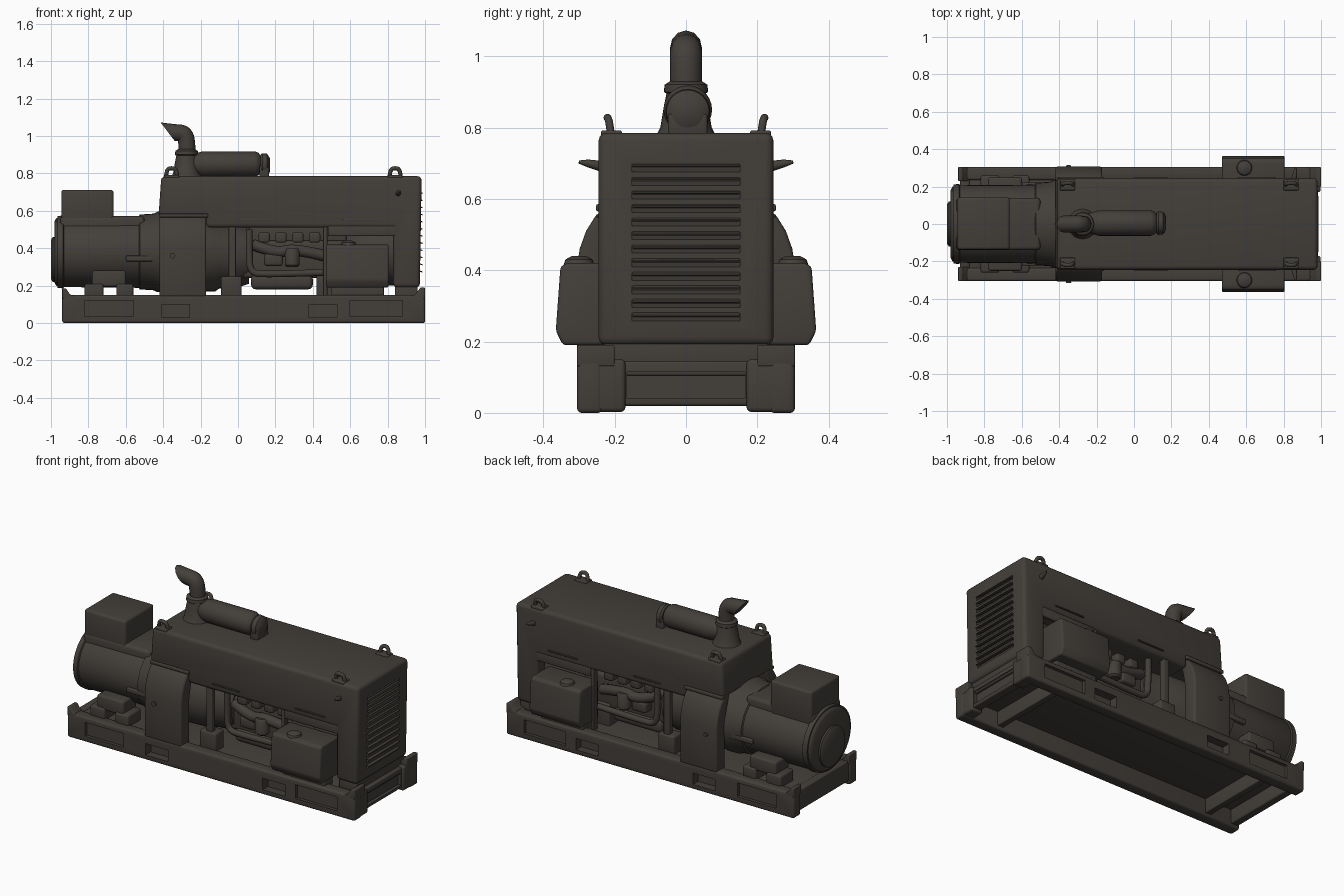
import bpy, bmesh, math
from mathutils import Vector, Matrix

if "Cube" in bpy.data.objects:
    bpy.data.objects.remove(bpy.data.objects["Cube"])

MAT = bpy.data.materials.new("dark_brown_grey")
MAT.diffuse_color = (0.056, 0.049, 0.042, 1)
MAT.use_nodes = True
MAT.node_tree.nodes["Principled BSDF"].inputs["Base Color"].default_value = MAT.diffuse_color


def finish(name, bm, bevel=0.0, seg=3):
    bmesh.ops.recalc_face_normals(bm, faces=bm.faces)
    if bevel:
        sharp = [e for e in bm.edges if e.calc_face_angle(0) > 0.5]
        bmesh.ops.bevel(bm, geom=sharp, offset=bevel, segments=seg, profile=0.5,
                        affect='EDGES', clamp_overlap=True)
    me = bpy.data.meshes.new(name)
    bm.to_mesh(me)
    bm.free()
    me.materials.append(MAT)
    ob = bpy.data.objects.new(name, me)
    bpy.context.collection.objects.link(ob)
    return ob


def add_box(bm, b, tilt=0.0):
    x0, x1, y0, y1, z0, z1 = b
    m = (Matrix.Translation(((x0 + x1) / 2, (y0 + y1) / 2, (z0 + z1) / 2))
         @ Matrix.Rotation(tilt, 4, 'Y') @ Matrix.Diagonal((x1 - x0, y1 - y0, z1 - z0, 1)))
    bmesh.ops.create_cube(bm, size=1, matrix=m)


def box(name, b, bevel=0.01, tilt=0.0):
    bm = bmesh.new()
    add_box(bm, b, tilt)
    return finish(name, bm, bevel)


def prism(name, axis, pts, a, b, bevel=0.0):
    """Extrude a profile: axis X uses (y,z) points, axis Y uses (x,z) points."""
    bm = bmesh.new()
    co = (lambda p, t: (t, p[0], p[1])) if axis == 'X' else (lambda p, t: (p[0], t, p[1]))
    lo = [bm.verts.new(co(p, a)) for p in pts]
    hi = [bm.verts.new(co(p, b)) for p in pts]
    bm.faces.new(lo)
    bm.faces.new(hi[::-1])
    for i in range(len(pts)):
        j = (i + 1) % len(pts)
        bm.faces.new((lo[i], lo[j], hi[j], hi[i]))
    return finish(name, bm, bevel)


def lathe(name, axis, centre, prof, sides=32, wide=1.0):
    """Revolve (distance along axis, radius) points."""
    bm = bmesh.new()
    rings = []
    for t, r in prof:
        ring = []
        for i in range(sides):
            a = 2 * math.pi * i / sides
            u, v = r * math.cos(a) * wide, r * math.sin(a)
            p = {'X': (t, u, v), 'Y': (u, t, v), 'Z': (u, v, t)}[axis]
            ring.append(bm.verts.new(Vector(centre) + Vector(p)))
        rings.append(ring)
    for p, q in zip(rings, rings[1:]):
        for i in range(sides):
            j = (i + 1) % sides
            bm.faces.new((p[i], p[j], q[j], q[i]))
    bm.faces.new(rings[0])
    bm.faces.new(rings[-1])
    return finish(name, bm)


def tube(name, pts, r, cyclic=False):
    """Smooth pipe through points; an optional fourth value scales the radius."""
    cu = bpy.data.curves.new(name, 'CURVE')
    cu.dimensions, cu.bevel_depth, cu.bevel_resolution = '3D', r, 4
    cu.use_fill_caps = True
    sp = cu.splines.new('NURBS')
    sp.points.add(len(pts) - 1)
    for p, q in zip(sp.points, pts):
        p.co = (q[0], q[1], q[2], 1)
        p.radius = q[3] if len(q) > 3 else 1
    sp.order_u, sp.resolution_u, sp.use_endpoint_u, sp.use_cyclic_u = 3, 6, not cyclic, cyclic
    tmp = bpy.data.objects.new(name + "_path", cu)
    bpy.context.collection.objects.link(tmp)
    bpy.context.view_layer.update()
    me = bpy.data.meshes.new_from_object(tmp.evaluated_get(bpy.context.evaluated_depsgraph_get()))
    bpy.data.objects.remove(tmp)
    me.name = name
    me.materials.clear()
    me.materials.append(MAT)
    ob = bpy.data.objects.new(name, me)
    bpy.context.collection.objects.link(ob)
    return ob


def cut(ob, boxes, tilt=0.0):
    bm = bmesh.new()
    for b in boxes:
        add_box(bm, b, tilt)
    c = finish("cutter", bm)
    mod = ob.modifiers.new("cut", 'BOOLEAN')
    mod.operation, mod.solver, mod.object = 'DIFFERENCE', 'EXACT', c
    bpy.context.view_layer.update()
    me = bpy.data.meshes.new_from_object(ob.evaluated_get(bpy.context.evaluated_depsgraph_get()))
    ob.modifiers.clear()
    ob.data = me
    bpy.data.objects.remove(c)


def both(s, y0, y1):
    return (y0, y1) if s > 0 else (-y1, -y0)


# Skid: deck, end beams, underside plates
box("skid_deck", (-0.92, 0.98, -0.26, 0.26, 0.105, 0.14), 0.005)
end = box("skid_end_beam_right", (0.93, 0.985, -0.25, 0.25, 0.02, 0.145), 0.008)
cut(end, [(0.965, 1.1, -0.165, 0.165, 0.04, 0.115)])
box("skid_end_beam_left", (-0.93, -0.88, -0.25, 0.25, 0.02, 0.145), 0.008)
for x in (0.74, -0.72):
    box("skid_cross_member", (x - 0.02, x + 0.02, -0.25, 0.25, 0.02, 0.12), 0.005)

for s, side in ((-1, "front"), (1, "back")):
    # Side rail with recesses and fork pockets
    rail = box(side + "_rail", (-0.94, 1.0, *both(s, 0.235, 0.305), 0.0, 0.15), 0.012)
    cut(rail, [(-0.82, -0.56, *both(s, 0.285, 0.4), 0.035, 0.12),
               (0.60, 0.88, *both(s, 0.285, 0.4), 0.035, 0.12),
               (-0.41, -0.26, *both(s, 0.255, 0.4), 0.03, 0.10),
               (0.38, 0.53, *both(s, 0.255, 0.4), 0.03, 0.10)])
    # Corner ears and foot blocks
    prism(side + "_ear_right", 'Y', [(0.90, 0.13), (1.0, 0.13), (1.0, 0.19), (0.975, 0.19), (0.95, 0.155)],
          *both(s, 0.20, 0.305), 0.005)
    prism(side + "_ear_left", 'Y', [(-0.94, 0.13), (-0.94, 0.185), (-0.92, 0.185), (-0.90, 0.155), (-0.86, 0.13)],
          *both(s, 0.23, 0.305), 0.005)
    box(side + "_foot_right", (0.92, 0.998, *both(s, 0.17, 0.30), 0.003, 0.15), 0.012)

    # Curved side panel between generator and engine
    prof = [(0.305, 0.14), (0.307, 0.40), (0.298, 0.46), (0.28, 0.51), (0.255, 0.55), (0.225, 0.58),
            (0.17, 0.58), (0.20, 0.50), (0.22, 0.40), (0.22, 0.14)]
    prism(side + "_control_panel", 'X', [(s * y, z) for y, z in prof], -0.42, -0.17, 0.012)
    lathe(side + "_panel_knob", 'Y', (-0.35, s * 0.305, 0.36), [(-0.01, 0.015), (0.01, 0.011)], 12)

    # Generator mounting feet
    y = both(s, 0.12, 0.25)
    box(side + "_mount_block", (-0.78, -0.60, *y, 0.195, 0.28), 0.012)
    for x0, x1 in ((-0.82, -0.72), (-0.65, -0.56)):
        box(side + "_mount_leg", (x0, x1, *both(s, 0.13, 0.26), 0.135, 0.21), 0.012)

    # Door post, pedestal, second post
    box(side + "_door_post", (-0.05, -0.012, *both(s, 0.20, 0.235), 0.14, 0.53), 0.005)
    box(side + "_post_pedestal", (-0.09, 0.02, *both(s, 0.16, 0.245), 0.135, 0.25), 0.012)
    box(side + "_rear_post", (0.455, 0.478, *both(s, 0.20, 0.235), 0.14, 0.53), 0.004)
    box(side + "_frame_corner", (0.48, 0.85, *both(s, 0.215, 0.24), 0.465, 0.52), 0.006)

    # Side tank with filler cap
    prism(side + "_side_tank", 'X', [(s * p, z) for p, z in
          ((0.17, 0.19), (0.345, 0.19), (0.365, 0.23), (0.352, 0.41), (0.335, 0.42), (0.17, 0.42))],
          0.47, 0.805, 0.016)
    lathe(side + "_tank_cap", 'Z', (0.59, s * 0.30, 0.41), [(0, 0.045), (0.02, 0.038), (0.03, 0.02)], 20)
    box(side + "_tank_bracket", (0.50, 0.78, *both(s, 0.20, 0.28), 0.13, 0.20), 0.005)

    # Engine piping and accessories
    tube(side + "_pipe_loop", [(0.06, s * 0.19, 0.50), (0.06, s * 0.19, 0.38), (0.065, s * 0.19, 0.265),
         (0.16, s * 0.19, 0.262), (0.30, s * 0.19, 0.265), (0.46, s * 0.19, 0.27)], 0.018)
    tube(side + "_manifold", [(0.08, s * 0.15, 0.42), (0.2, s * 0.17, 0.37), (0.3, s * 0.17, 0.40),
         (0.46, s * 0.15, 0.36)], 0.03)
    lathe(side + "_oil_filter", 'Z', (0.29, s * 0.18, 0.30),
          [(0, 0.03), (0.01, 0.04), (0.09, 0.04), (0.10, 0.032)], 20)
    for i in range(4):
        box(side + "_injector_cover", (0.11 + 0.09 * i, 0.17 + 0.09 * i, *both(s, 0.09, 0.17), 0.43, 0.485), 0.012)
    box(side + "_fuel_pump", (0.14, 0.24, *both(s, 0.12, 0.19), 0.305, 0.37), 0.015)

    # Hood lifting eyes, latches and trim strips
    for x in (-0.355, 0.84):
        tube(side + "_lifting_eye", [(x - 0.03, s * 0.21, 0.775), (x - 0.028, s * 0.215, 0.82),
             (x, s * 0.222, 0.83), (x + 0.028, s * 0.215, 0.82), (x + 0.03, s * 0.21, 0.775)], 0.011)
        box(side + "_eye_pad", (x - 0.04, x + 0.04, *both(s, 0.18, 0.238), 0.77, 0.792), 0.005)
    tube(side + "_latch", [(0.855, s * 0.235, 0.69), (0.86, s * 0.27, 0.70), (0.865, s * 0.30, 0.703, 0.3)], 0.014)
    for x0, x1 in ((0.0, 0.18), (0.56, 0.76)):
        box(side + "_trim_strip", (x0, x1, *both(s, 0.24, 0.252), 0.548, 0.556), 0.002)
    box(side + "_hood_lip", (-0.42, -0.16, *both(s, 0.20, 0.252), 0.565, 0.585), 0.005)

# Generator body, end cover, rings and terminal box
lathe("generator_body", 'X', (0, 0, 0.38), [(-0.98, 0.165), (-0.972, 0.18), (-0.955, 0.188), (-0.60, 0.19),
      (-0.53, 0.192), (-0.525, 0.20), (-0.45, 0.205), (-0.43, 0.215), (-0.38, 0.215)], 40, 1.1)
lathe("generator_end_ring", 'X', (0, 0, 0.38), [(-0.965, 0.192), (-0.935, 0.195), (-0.93, 0.188)], 40, 1.1)
lathe("generator_end_cover", 'X', (0, 0, 0.34), [(-1.0, 0.105), (-0.99, 0.12), (-0.97, 0.122)], 32)
box("terminal_box", (-0.945, -0.665, -0.137, 0.143, 0.50, 0.712), 0.015)
box("terminal_box_base", (-0.95, -0.50, -0.14, 0.14, 0.48, 0.572), 0.02)
box("generator_side_vents", (-0.60, -0.44, -0.222, 0.222, 0.33, 0.36), 0.006)

# Bell housing, engine block, head, sump and fan shroud
lathe("bell_housing", 'X', (0, 0, 0.36), [(-0.39, 0.20), (-0.12, 0.19), (-0.10, 0.175), (0.0, 0.17), (0.06, 0.15)], 36)
box("engine_block", (0.02, 0.60, -0.125, 0.125, 0.24, 0.44), 0.02)
box("cylinder_head", (0.06, 0.58, -0.10, 0.10, 0.42, 0.53), 0.015)
box("oil_sump", (0.07, 0.40, -0.14, 0.14, 0.18, 0.26), 0.025)
lathe("fan_shroud", 'X', (0, 0, 0.38), [(0.58, 0.10), (0.64, 0.16), (0.72, 0.175), (0.85, 0.18)], 32)
for y in (-0.1, 0.1):
    box("engine_mount", (0.42, 0.52, y - 0.04, y + 0.04, 0.13, 0.27), 0.01)

# Hood and radiator housing in one piece, with louvre slots
hood = prism("hood_and_radiator_housing", 'Y', [(-0.425, 0.57), (-0.17, 0.57), (-0.17, 0.51), (0.83, 0.51),
             (0.83, 0.19), (0.972, 0.19), (0.982, 0.785), (-0.41, 0.785)], -0.245, 0.245, 0.022)
zs = [0.265 + i * 0.0382 for i in range(12)]
cut(hood, [(0.945, 1.02, -0.152, 0.152, z - 0.010, z + 0.010) for z in zs], 0.35)
for z in zs:
    box("louvre_lip", (0.962, 0.988, -0.15, 0.15, z + 0.009, z + 0.015), 0.002, 0.35)
box("radiator_base", (0.84, 0.96, -0.23, 0.23, 0.13, 0.20), 0.008)

# Exhaust: muffler, bracket, stack base and bent outlet
lathe("muffler", 'X', (0, 0.005, 0.85), [(-0.25, 0.05), (-0.21, 0.062), (-0.19, 0.068), (0.09, 0.068),
      (0.11, 0.06), (0.12, 0.045), (0.15, 0.045)], 28)
lathe("muffler_end_flange", 'X', (0, 0.005, 0.845), [(0.12, 0.055), (0.13, 0.063), (0.155, 0.06), (0.172, 0.035)], 24)
box("muffler_bracket", (0.115, 0.165, -0.05, 0.06, 0.775, 0.84), 0.008)
lathe("stack_base", 'Z', (-0.275, 0, 0), [(0.775, 0.085), (0.80, 0.072), (0.86, 0.062), (0.895, 0.055),
      (0.90, 0.062), (0.92, 0.06), (0.93, 0.045)], 28)
pipe = tube("exhaust_outlet", [(-0.272, 0, 0.90), (-0.272, 0, 0.96), (-0.285, 0, 1.015), (-0.34, 0, 1.018),
            (-0.44, 0, 1.03)], 0.045)
# Slanted mouth of the outlet
cut(pipe, [(-0.56, -0.395, -0.1, 0.1, 0.90, 1.14)], -0.65)

# Smooth shading with sharp edges kept
bpy.ops.object.select_all(action='DESELECT')
for ob in bpy.context.scene.objects:
    ob.select_set(True)
    bpy.context.view_layer.objects.active = ob
bpy.ops.object.shade_smooth_by_angle(angle=math.radians(40))
